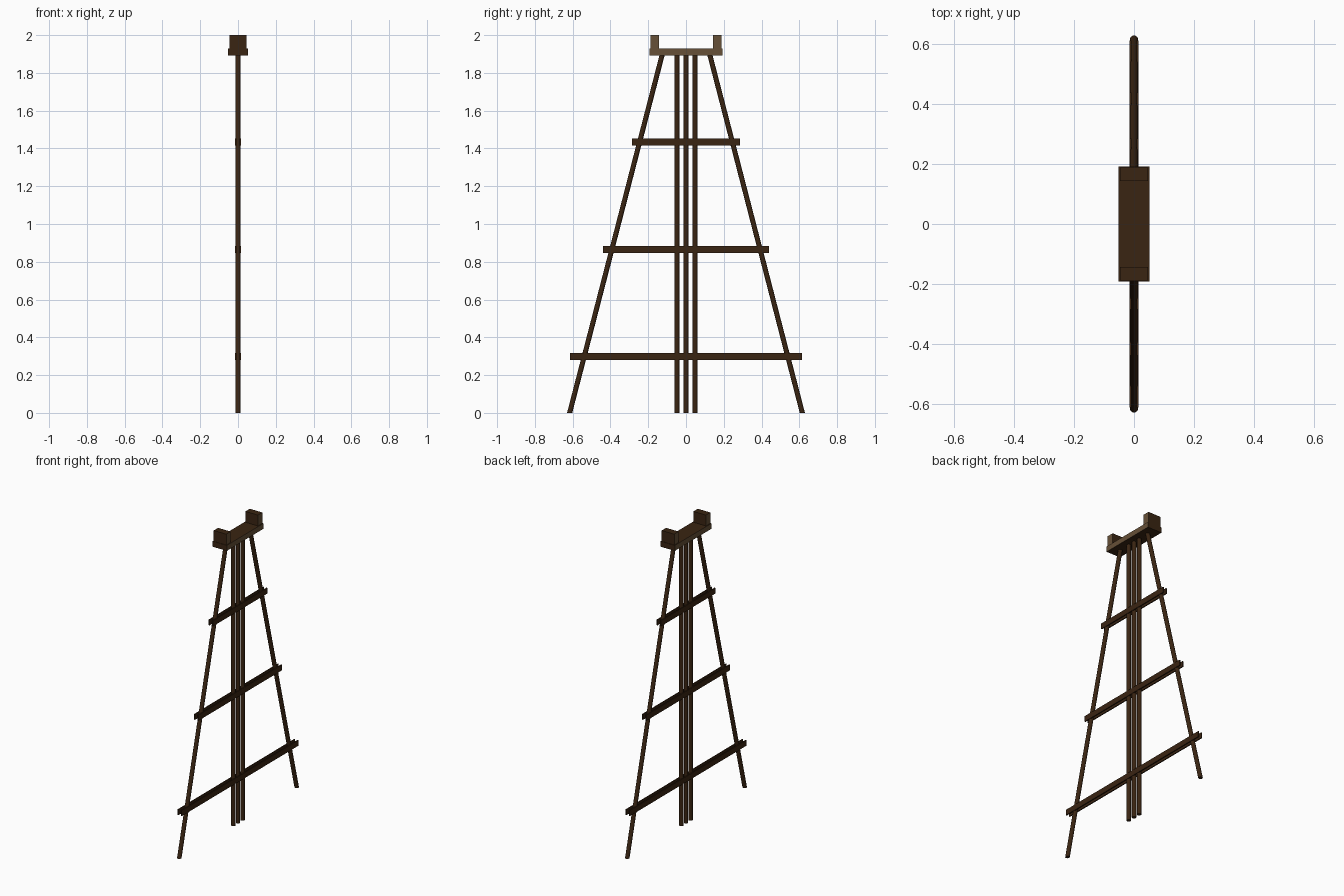
import bpy, bmesh, math

if "Cube" in bpy.data.objects:
    bpy.data.objects.remove(bpy.data.objects["Cube"])


def material(name, rgb):
    m = bpy.data.materials.new(name)
    m.diffuse_color = (*rgb, 1)
    m.use_nodes = True
    m.node_tree.nodes["Principled BSDF"].inputs["Base Color"].default_value = m.diffuse_color
    return m


DARK = material("dark wood", (0.042, 0.018, 0.006))
LIGHT = material("pale cut wood", (0.133, 0.08, 0.038))


def finish(name, bm, pale_sides=False):
    me = bpy.data.meshes.new(name)
    bmesh.ops.recalc_face_normals(bm, faces=bm.faces)
    bm.normal_update()
    me.materials.append(DARK)
    me.materials.append(LIGHT)
    for f in bm.faces:
        if pale_sides and abs(f.normal.x) > 0.9:
            f.material_index = 1
    bm.to_mesh(me)
    bm.free()
    ob = bpy.data.objects.new(name, me)
    bpy.context.collection.objects.link(ob)
    return ob


def box(name, x0, x1, y0, y1, z0, z1, pale_sides=False):
    bm = bmesh.new()
    bmesh.ops.create_cube(bm, size=1)
    for v in bm.verts:
        v.co = ((x0 + x1) / 2 + v.co.x * (x1 - x0),
                (y0 + y1) / 2 + v.co.y * (y1 - y0),
                (z0 + z1) / 2 + v.co.z * (z1 - z0))
    return finish(name, bm, pale_sides)


def pole(name, y_bottom, y_top, top=1.9, r=0.0137):
    # upright cylinder sheared sideways, so both ends stay level
    bm = bmesh.new()
    bmesh.ops.create_cone(bm, cap_ends=True, segments=16,
                          radius1=r, radius2=r, depth=1)
    for v in bm.verts:
        t = v.co.z + 0.5
        v.co.y += y_bottom + (y_top - y_bottom) * t
        v.co.z = t * top
    for f in bm.faces:
        f.smooth = len(f.verts) == 4
    for e in bm.edges:
        e.smooth = all(len(f.verts) == 4 for f in e.link_faces)
    return finish(name, bm)


# splayed outer legs and three upright centre poles
for s, side in ((-1, "left"), (1, "right")):
    pole(side + "_leg", s * 0.616, s * 0.125)
for i in (-1, 0, 1):
    pole(f"centre_pole_{i + 2}", i * 0.048, i * 0.048)

# paired cross boards on both sides of the poles
for n, (z, half) in enumerate(((0.299, 0.613), (0.866, 0.439), (1.435, 0.286))):
    for s in (-1, 1):
        xs = sorted((s * 0.0085, s * 0.0155))
        box(f"cross_board_{n + 1}_{'back' if s < 0 else 'front'}",
            xs[0], xs[1], -half, half, z - 0.0185, z + 0.0185)

# top beam with an upright block at each end
box("top_beam", -0.052, 0.052, -0.192, 0.192, 1.892, 1.928, True)
for s, side in ((-1, "left"), (1, "right")):
    ys = sorted((s * 0.143, s * 0.189))
    box(side + "_end_block", -0.046, 0.046, ys[0], ys[1], 1.927, 2.0, True)
